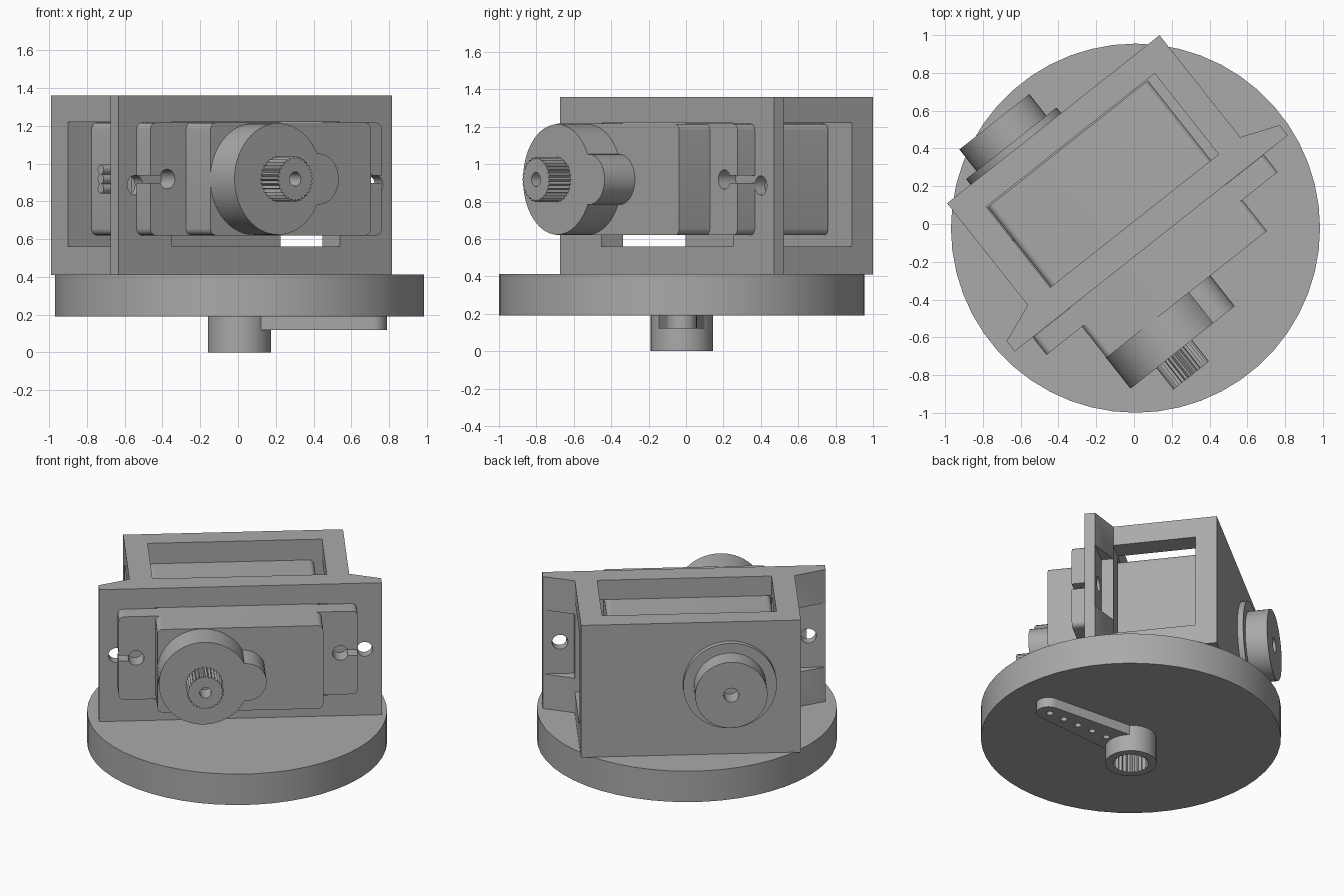
import bpy, bmesh
from math import sin, cos, pi, radians

old = bpy.data.objects.get("Cube")
if old:
    bpy.data.objects.remove(old)

# One grey plastic for everything
grey = bpy.data.materials.new("grey_plastic")
grey.use_nodes = True
COLOUR = (0.4, 0.4, 0.4, 1)
grey.diffuse_color = COLOUR
grey.node_tree.nodes["Principled BSDF"].inputs["Base Color"].default_value = COLOUR

TURN = radians(38.35)   # bracket is turned on its base
AXIS_Z = 0.918          # height of the servo axis
SHAFT_X = -0.26
BASE = (0.008, -0.022)


def circle(cx, cy, r, n=40, start=0.0, sweep=2 * pi):
    closed = abs(sweep - 2 * pi) < 1e-6
    steps = n if closed else n - 1
    return [(cx + r * cos(start + sweep * i / steps),
             cy + r * sin(start + sweep * i / steps)) for i in range(n)]


def toothed(cx, cy, r, depth, teeth):
    pts = []
    for i in range(teeth * 2):
        a, q = pi * i / teeth, r - depth * (i % 2)
        pts.append((cx + q * cos(a), cy + q * sin(a)))
    return pts


def rect(x0, x1, y0, y1):
    return [(x0, y0), (x1, y0), (x1, y1), (x0, y1)]


def round_rect(x0, x1, y0, y1, r):
    pts = []
    corners = [(x1 - r, y1 - r), (x0 + r, y1 - r), (x0 + r, y0 + r), (x1 - r, y0 + r)]
    for i, (cx, cy) in enumerate(corners):
        pts += circle(cx, cy, r, 6, i * pi / 2, pi / 2)
    return pts


def prism(name, outline, axis, a, b, turn=TURN):
    """Extrude an outline along one axis from a to b."""
    place = {"x": lambda p, q, t: (t, p, q),
             "y": lambda p, q, t: (p, t, q),
             "z": lambda p, q, t: (p, q, t)}[axis]
    bm = bmesh.new()
    low = [bm.verts.new(place(p, q, a)) for p, q in outline]
    high = [bm.verts.new(place(p, q, b)) for p, q in outline]
    bm.faces.new(low)
    bm.faces.new(high[::-1])
    for i in range(len(low)):
        j = (i + 1) % len(low)
        bm.faces.new((low[j], low[i], high[i], high[j]))
    bmesh.ops.recalc_face_normals(bm, faces=bm.faces)
    me = bpy.data.meshes.new(name)
    bm.to_mesh(me)
    bm.free()
    me.materials.append(grey)
    ob = bpy.data.objects.new(name, me)
    ob.rotation_euler.z = turn
    bpy.context.collection.objects.link(ob)
    shade(me)
    return ob


def shade(me):
    me.shade_smooth()
    me.set_sharp_from_angle(angle=radians(30))


def combine(ob, others, operation="DIFFERENCE"):
    """Cut or join helper solids, then discard them."""
    for other in others:
        other.hide_render = True
        mod = ob.modifiers.new("solid", "BOOLEAN")
        mod.operation, mod.solver, mod.object = operation, "EXACT", other
    bpy.context.view_layer.update()
    graph = bpy.context.evaluated_depsgraph_get()
    me = bpy.data.meshes.new_from_object(ob.evaluated_get(graph))
    ob.modifiers.clear()
    ob.data = me
    me.name = ob.name
    for other in others:
        bpy.data.objects.remove(other)
    shade(me)


# Round base
prism("base_disc", circle(*BASE, 0.977, 52), "z", 0.19, 0.412, 0)

# Output horn under the base: tapered arm, hub and splined bore
bx, by = BASE
arm = (circle(bx + 0.7, by, 0.08, 14, -pi / 2, pi)
       + [(bx, by + 0.13), (bx, by - 0.13)])
horn_arm = prism("horn_arm", arm, "z", 0.12, 0.19, 0)
combine(horn_arm, [prism("hole", circle(bx + 0.21 + 0.12 * i, by, 0.022, 16), "z", 0.05, 0.185, 0)
                   for i in range(5)]
        + [prism("bore", circle(*BASE, 0.13), "z", 0.0, 0.3, 0)])
hub = prism("horn_hub", circle(*BASE, 0.167, 40), "z", 0, 0.19, 0)
combine(hub, [prism("bore", toothed(*BASE, 0.12, 0.012, 24), "z", -0.1, 0.16, 0)])

# Bracket: box with flared mounting plate in front
L, R, MID = -0.708, 0.726, 0.008
PL, PR = -0.914, 0.93
outline = [(PL, -0.137), (PR, -0.137), (PR, -0.068), (R, 0.012),
           (R, 0.70), (L, 0.70), (L, 0.012), (PL, -0.068)]
bracket = prism("bracket", outline, "z", 0.41, 1.36)
IN_L, IN_R, IN_F, IN_B = -0.557, 0.58, 0.012, 0.557
cutters = [
    prism("cavity", rect(IN_L, IN_R, -0.4, IN_B), "z", 0.56, 1.22),
    prism("top_window", rect(IN_L, IN_R, IN_F, IN_B), "z", 1.1, 1.5),
    prism("side_window", rect(IN_F, IN_B, 0.56, 1.22), "x", -0.85, 0.85),
]
for s, wall in ((-1, L), (1, R)):
    # relief between the upper and lower gussets, then the screw hole
    span = sorted((wall, wall + s * 0.4))
    cutters.append(prism("relief", rect(*span, -0.068, 0.1), "z", 0.66, 1.12))
    cutters.append(prism("hole", circle(MID + s * 0.81, 0.886, 0.052, 24), "y", -0.5, 0.3))
combine(bracket, cutters)

# Servo body and ears
SL, SR, SB, ST = -0.553, 0.529, 0.62, 1.216
prism("servo_body", round_rect(SL, SR, SB, ST, 0.035), "y", -0.465, 0.55)
ears = prism("servo_ears", round_rect(-0.793, 0.767, SB, ST, 0.035), "y", -0.256, -0.138)
slots = []
for s in (-1, 1):
    x = -0.013 + s * 0.667
    slots.append(prism("ear_hole", circle(x, AXIS_Z, 0.052, 24), "y", -0.4, 0))
    slots.append(prism("ear_slot", rect(*sorted((x, x + s * 0.3)), AXIS_Z - 0.02, AXIS_Z + 0.02),
                       "y", -0.4, 0))
combine(ears, slots)

# Gear housing: large and small round bosses
housing = prism("gear_housing", circle(SHAFT_X, AXIS_Z, 0.295, 56), "y", -0.672, -0.46)
combine(housing, [prism("small_boss", circle(0.013, AXIS_Z, 0.135, 32), "y", -0.672, -0.46)],
        "UNION")

# Splined output shaft with a screw hole
shaft = prism("output_shaft", toothed(SHAFT_X, AXIS_Z, 0.12, 0.012, 30), "y", -0.817, -0.66)
combine(shaft, [prism("hole", circle(SHAFT_X, AXIS_Z, 0.038, 20), "y", -0.9, -0.69)])

# Three wires leaving the end of the servo
for i in range(3):
    prism("wire_%d" % (i + 1), circle(0.35, 0.868 + 0.05 * i, 0.026, 16), "x", -0.65, -0.54)

# Rear pivot: washer and boss with a centre hole
PIVOT_X = -0.244
prism("pivot_washer", circle(PIVOT_X, AXIS_Z, 0.305, 48), "y", 0.69, 0.738)
pivot = prism("pivot_boss", circle(PIVOT_X, AXIS_Z, 0.236, 48), "y", 0.72, 0.883)
combine(pivot, [prism("hole", circle(PIVOT_X, AXIS_Z, 0.05, 20), "y", 0.76, 1.0)])
